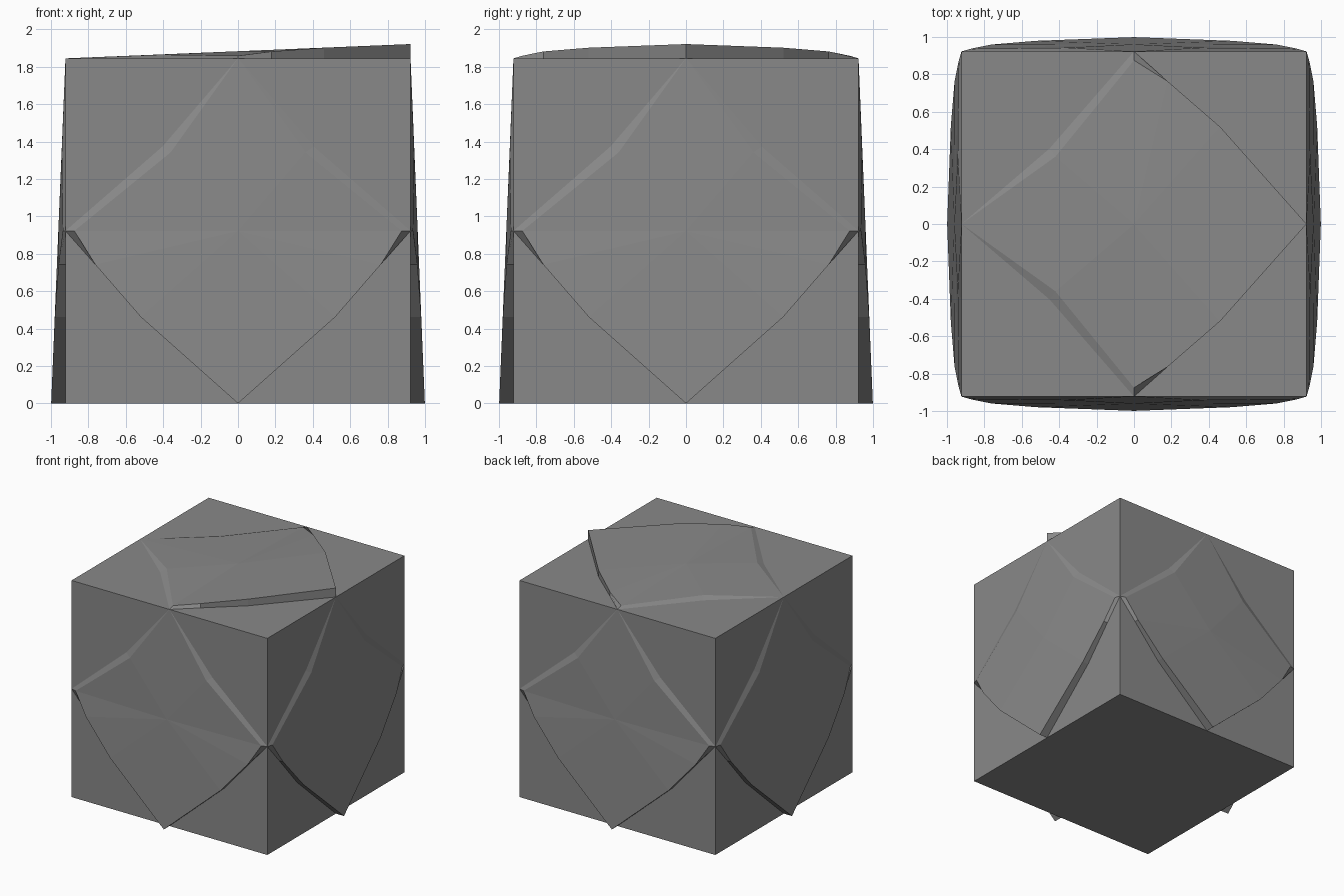
import bpy, bmesh, math
from mathutils import Matrix, Vector

if "Cube" in bpy.data.objects:
    bpy.data.objects.remove(bpy.data.objects["Cube"])

H = 0.9225      # half size of the cube
LIFT = 0.0765   # how far the free tip of each plate stands out

# Dark grey finish
grey = bpy.data.materials.new("dark_grey")
grey.diffuse_color = (0.25, 0.25, 0.25, 1)
grey.use_nodes = True
grey.node_tree.nodes["Principled BSDF"].inputs["Base Color"].default_value = grey.diffuse_color


def finish(bm, name):
    bmesh.ops.recalc_face_normals(bm, faces=bm.faces)
    me = bpy.data.meshes.new(name)
    bm.to_mesh(me)
    bm.free()
    me.materials.append(grey)
    ob = bpy.data.objects.new(name, me)
    bpy.context.collection.objects.link(ob)
    return ob


# Cube body
bm = bmesh.new()
bmesh.ops.create_cube(bm, size=2 * H, matrix=Matrix.Translation((0, 0, H)))
finish(bm, "cube_body")

# Half outlines of a plate, hinge tip (v = +H) to free tip (v = -H)
OUTER = [(0, H, 0), (0.36, 0.42, 0.02), (0.875, 0, 0.014),
         (0.763, -0.18, 0.037), (0.52, -0.46, 0.057), (0, -H, LIFT)]
BASE = [(0, H, 0), (0.405, 0.45, 0), (H, 0, 0),
        (0.763, -0.18, 0), (0.52, -0.46, 0), (0, -H, 0)]


def full(half):
    return half + [(-u, v, w) for u, v, w in half[-2:0:-1]]


def plate(name, origin, u_dir, v_dir):
    """Tilted, slightly domed diamond plate lying on one cube face."""
    o, u, v = Vector(origin), Vector(u_dir), Vector(v_dir)
    n = u.cross(v)
    bm = bmesh.new()

    def vert(a, b, w):
        return bm.verts.new(o + u * a + v * b + n * w)

    base = [vert(*p) for p in full(BASE)]
    outer = [vert(*p) for p in full(OUTER)]
    centre = vert(0, 0, LIFT / 2)
    bm.faces.new(base[::-1])
    for i in range(len(base)):
        j = (i + 1) % len(base)
        bm.faces.new((outer[i], outer[j], centre))
        bm.faces.new((base[i], base[j], outer[j], outer[i]))
    bmesh.ops.remove_doubles(bm, verts=bm.verts, dist=1e-5)
    finish(bm, name)


# Side plates lean out at the bottom
for k, side in enumerate(("front", "right", "back", "left")):
    a = k * math.pi / 2
    c, s = math.cos(a), math.sin(a)
    plate(side + "_plate", (H * s, -H * c, H), (c, s, 0), (0, 0, 1))

# Top plate rises towards +x
plate("top_plate", (0, 0, 2 * H), (0, 1, 0), (-1, 0, 0))
